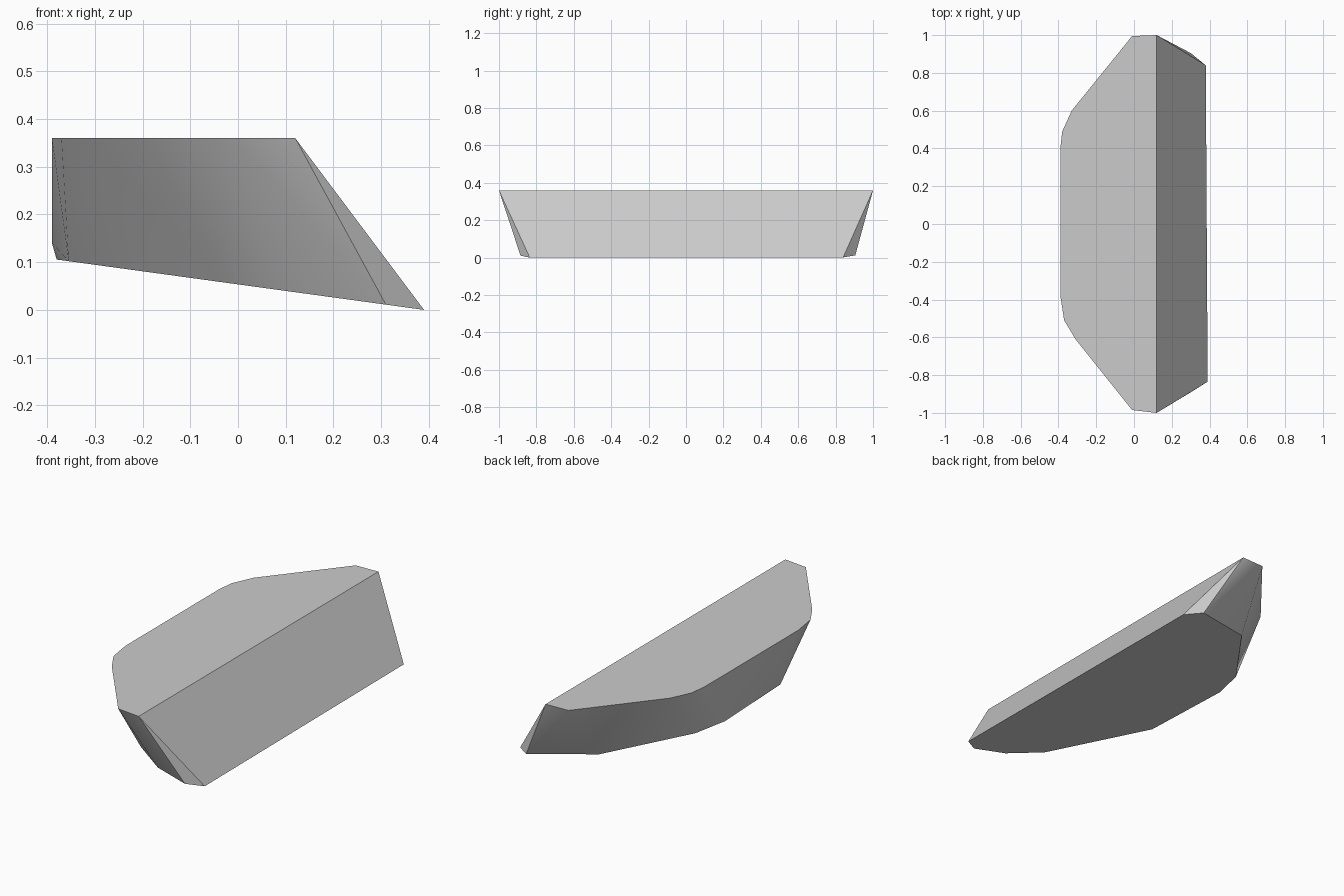
import bpy, bmesh, math

cube = bpy.data.objects.get("Cube")
if cube:
    bpy.data.objects.remove(cube, do_unlink=True)

# Single grey material
grey = bpy.data.materials.new("plain grey")
grey.use_nodes = True
colour = (0.6, 0.6, 0.6, 1)
grey.diffuse_color = colour
grey.node_tree.nodes["Principled BSDF"].inputs["Base Color"].default_value = colour

TOP = 0.36


def base_height(x):
    """Height of the tilted underside at x."""
    return max(0.0, (0.39 - x) * 0.137)


# Flat top outline
top_outline = [
    (0.12, 1.0), (-0.01, 0.995), (-0.33, 0.6), (-0.38, 0.49), (-0.39, 0.4),
    (-0.39, -0.38), (-0.37, -0.51), (-0.31, -0.61), (-0.01, -0.985), (0.12, -1.0),
]
# Smaller outline on the tilted underside
base_outline = [
    (0.38, 0.84), (0.3, 0.905), (-0.046, 0.79), (-0.335, 0.4), (-0.38, 0.22),
    (-0.355, -0.28), (-0.041, -0.75), (0.13, -0.853), (0.31, -0.885), (0.39, -0.835),
]
points = [(x, y, TOP) for x, y in top_outline]
points += [(x, y, base_height(x)) for x, y in base_outline]
points.append((-0.39, 0.1, 0.14))  # chipped lower back edge

# Faceted body wrapped around both outlines
bm = bmesh.new()
for p in points:
    bm.verts.new(p)
hull = bmesh.ops.convex_hull(bm, input=bm.verts[:])
loose = [v for v in bm.verts if not v.link_faces]
bmesh.ops.delete(bm, geom=loose, context='VERTS')
bmesh.ops.dissolve_limit(bm, angle_limit=math.radians(1.5),
                         verts=bm.verts[:], edges=bm.edges[:])
bmesh.ops.recalc_face_normals(bm, faces=bm.faces[:])
mesh = bpy.data.meshes.new("angled_block")
bm.to_mesh(mesh)
bm.free()

block = bpy.data.objects.new("angled_block", mesh)
bpy.context.collection.objects.link(block)
mesh.materials.append(grey)

# Soft back wall with crisp rims
bpy.ops.object.select_all(action='DESELECT')
block.select_set(True)
bpy.context.view_layer.objects.active = block
bpy.ops.object.shade_smooth_by_angle(angle=math.radians(30))
